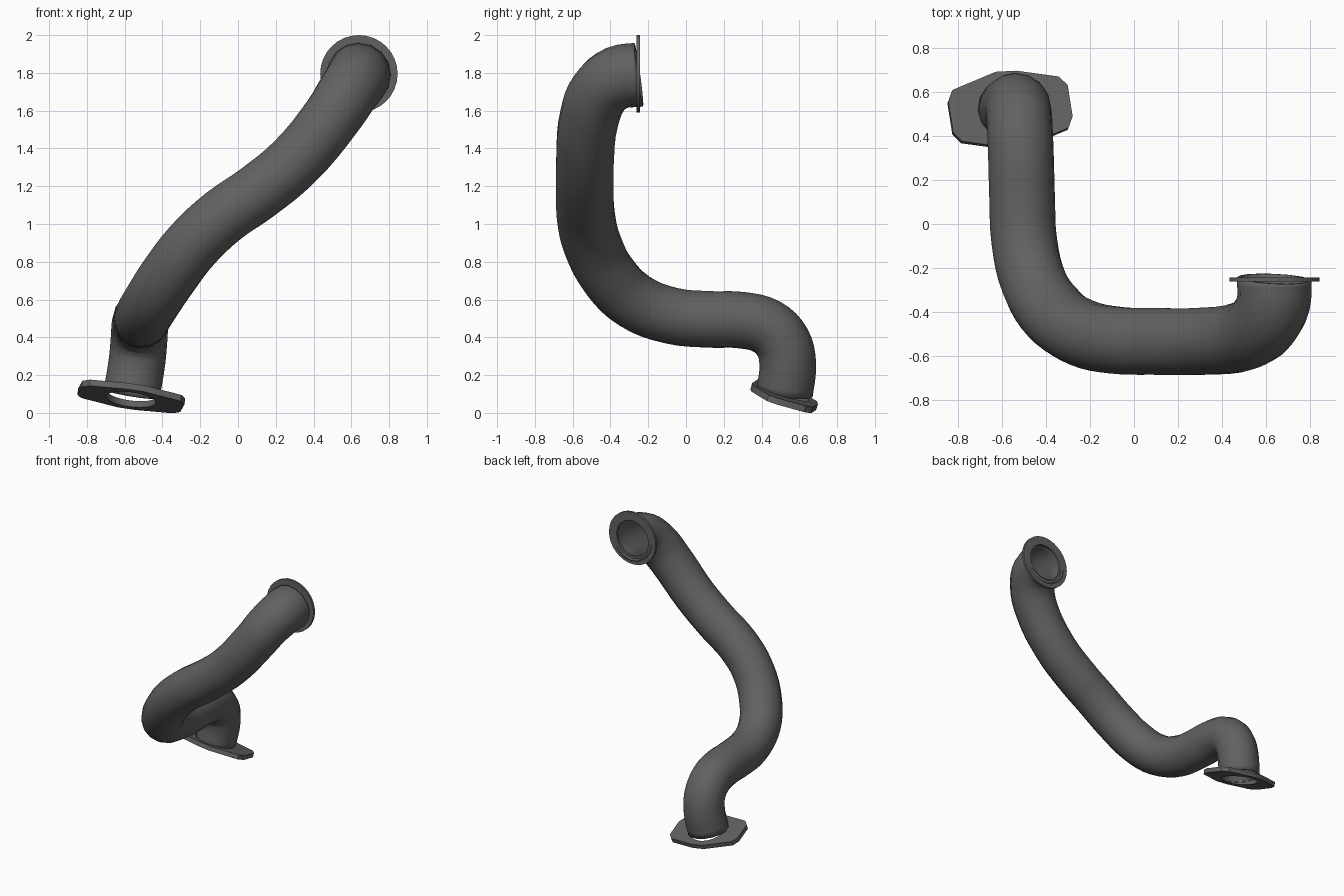
import bpy, math
from mathutils import Vector

if "Cube" in bpy.data.objects:
    bpy.data.objects.remove(bpy.data.objects["Cube"])

steel = bpy.data.materials.new("dark grey steel")
steel.diffuse_color = (0.12, 0.12, 0.12, 1)
steel.use_nodes = True
steel.node_tree.nodes["Principled BSDF"].inputs["Base Color"].default_value = steel.diffuse_color


def finish(obj, angle):
    """Convert a curve object to a smooth-shaded mesh."""
    bpy.ops.object.select_all(action='DESELECT')
    obj.select_set(True)
    bpy.context.view_layer.objects.active = obj
    bpy.ops.object.convert(target='MESH')
    obj = bpy.context.view_layer.objects.active
    obj.data.materials.clear()
    obj.data.materials.append(steel)
    bpy.ops.object.shade_smooth_by_angle(angle=math.radians(angle))
    return obj


def circle(r, n=32):
    return [(r * math.cos(2 * math.pi * i / n), r * math.sin(2 * math.pi * i / n)) for i in range(n)]


def plate(name, loops, half_thick, centre, normal):
    """Flat plate with hole(s) from 2D outlines, facing along normal."""
    cu = bpy.data.curves.new(name, 'CURVE')
    cu.dimensions = '2D'
    cu.fill_mode = 'BOTH'
    cu.extrude = half_thick
    for pts in loops:
        s = cu.splines.new('POLY')
        s.points.add(len(pts) - 1)
        for p, (x, y) in zip(s.points, pts):
            p.co = (x, y, 0, 1)
        s.use_cyclic_u = True
    ob = bpy.data.objects.new(name, cu)
    bpy.context.collection.objects.link(ob)
    ob.location = centre
    ob.rotation_mode = 'QUATERNION'
    ob.rotation_quaternion = Vector((0, 0, 1)).rotation_difference(Vector(normal))
    return finish(ob, 30)


# Bent pipe: centre line (x, y, z, radius) from the upper to the lower flange
path = [(.64, -.25, 1.79, .17), (.635, -.36, 1.775, .168), (.585, -.455, 1.70, .163),
        (.50, -.51, 1.57, .158), (.30, -.535, 1.33, .155), (.10, -.535, 1.165, .155),
        (-.08, -.53, 1.04, .155), (-.24, -.495, .89, .155), (-.37, -.405, .72, .155),
        (-.455, -.27, .59, .152), (-.50, -.08, .515, .15), (-.51, .12, .495, .15),
        (-.515, .30, .49, .15), (-.52, .43, .455, .15), (-.525, .51, .375, .15),
        (-.535, .538, .27, .15), (-.563, .522, .10, .15)]
cu = bpy.data.curves.new("pipe", 'CURVE')
cu.dimensions = '3D'
cu.bevel_depth = 1.0
cu.bevel_resolution = 6
cu.resolution_u = 4
s = cu.splines.new('BEZIER')
s.bezier_points.add(len(path) - 1)
for p, (x, y, z, r) in zip(s.bezier_points, path):
    p.co = (x, y, z)
    p.radius = r
    p.handle_left_type = p.handle_right_type = 'AUTO'
pipe = bpy.data.objects.new("pipe", cu)
bpy.context.collection.objects.link(pipe)
pipe = finish(pipe, 60)
wall = pipe.modifiers.new("wall", 'SOLIDIFY')
wall.thickness = 0.016
wall.offset = -1

# Round upper flange
plate("upper_flange", [circle(.205), circle(.138)], .009, (.64, -.252, 1.795), (0, 1, 0))

# Long lower flange with chamfered corners, tilted to the pipe end
half = [(.265, -.085), (.285, -.03), (.265, .118), (.225, .158), (.03, .182), (-.065, .175)]
outline = half + [(-x, -y) for x, y in half]
plate("lower_flange", [outline, circle(.133)], .017, (-.565, .52, .087), (.13, .3, 1))
